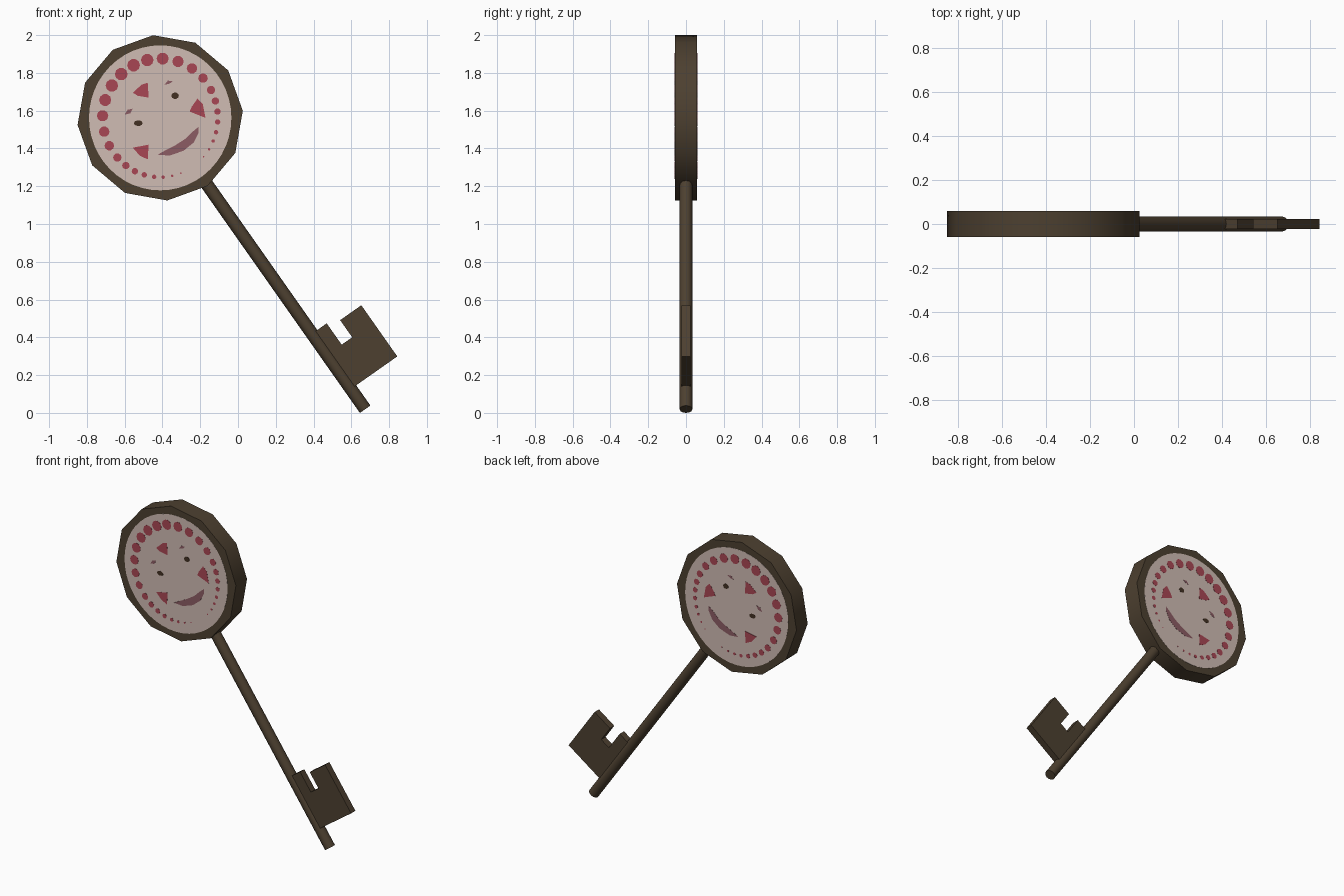
import bpy, bmesh
from math import sin, cos, pi, radians
from mathutils import Vector, Matrix

cube = bpy.data.objects.get("Cube")
if cube:
    bpy.data.objects.remove(cube, do_unlink=True)


def material(name, rgb):
    m = bpy.data.materials.new(name)
    m.use_nodes = True
    lin = [((c / 255 + 0.055) / 1.055) ** 2.4 for c in rgb] + [1]
    m.diffuse_color = lin
    m.node_tree.nodes["Principled BSDF"].inputs["Base Color"].default_value = lin
    return m


BROWN = material("dark bronze", (77, 64, 48))
PALE = material("pale pink", (208, 188, 179))
RED = material("rose red", (168, 70, 84))
MAUVE = material("dusky mauve", (140, 92, 100))
EYE = material("eye brown", (66, 48, 34))

CX, CZ = -0.412, 1.562                    # centre of the round head
ALONG = Vector((0.5754, 0, -0.818))       # shaft direction
ACROSS = Vector((0.818, 0, 0.5754))       # direction the bit points
CENTRE = Vector((CX, 0, CZ))
HALF = 0.058                              # half depth of the head


def finish(name, bm, mat):
    bmesh.ops.recalc_face_normals(bm, faces=bm.faces)
    me = bpy.data.meshes.new(name)
    bm.to_mesh(me)
    bm.free()
    me.materials.append(mat)
    ob = bpy.data.objects.new(name, me)
    bpy.context.collection.objects.link(ob)
    return ob


def add_prism(bm, outline, y0, y1):
    """Extrude an x, z outline from y0 to y1."""
    face = bm.faces.new([bm.verts.new((x, y0, z)) for x, z in outline])
    ext = bmesh.ops.extrude_face_region(bm, geom=[face])
    verts = [g for g in ext["geom"] if isinstance(g, bmesh.types.BMVert)]
    bmesh.ops.translate(bm, verts=verts, vec=(0, y1 - y0, 0))


def ring(x, z, rx, rz, n, start=0.0):
    return [(x + rx * cos(start + 2 * pi * i / n), z + rz * sin(start + 2 * pi * i / n))
            for i in range(n)]


def painted(name, outlines, mat, lift):
    """Thin plates on both faces of the head."""
    bm = bmesh.new()
    for side in (-1, 1):
        for o in outlines:
            add_prism(bm, o, side * (HALF - 0.002), side * (HALF + lift))
    return finish(name, bm, mat)


def on_head(points):
    """Hundredths of a unit from the head centre."""
    return [(CX + x / 100, CZ + z / 100) for x, z in points]


def smooth(ob, angle):
    bpy.ops.object.select_all(action='DESELECT')
    ob.select_set(True)
    bpy.context.view_layer.objects.active = ob
    bpy.ops.object.shade_smooth_by_angle(angle=radians(angle))


# Round head
bm = bmesh.new()
add_prism(bm, ring(CX, CZ, 0.439, 0.439, 12, radians(4.9)), -HALF, HALF)
smooth(finish("head", bm, BROWN), 40)

# Shaft
START, END = 0.41, 1.886
bm = bmesh.new()
turn = ALONG.to_track_quat('Z', 'Y').to_matrix().to_4x4()
place = Matrix.Translation(CENTRE + ALONG * (START + END) / 2) @ turn
bmesh.ops.create_cone(bm, cap_ends=True, segments=12, radius1=0.034, radius2=0.034,
                      depth=END - START, matrix=place)
smooth(finish("shaft", bm, BROWN), 40)

# Notched bit, as distances along and across the shaft
bit = [(1.397, 0), (1.397, 0.095), (1.535, 0.095), (1.535, 0.163),
       (1.424, 0.163), (1.424, 0.3), (1.755, 0.3), (1.755, 0)]
corners = [CENTRE + ALONG * a + ACROSS * p for a, p in bit]
bm = bmesh.new()
add_prism(bm, [(c.x, c.z) for c in corners], -0.0225, 0.0225)
finish("bit", bm, BROWN)

# Pale face disc
painted("face_disc", [ring(CX, CZ, 0.377, 0.384, 48)], PALE, 0.001)

# Ring of dots shrinking towards the shaft
dots = []
for d in (7.5, 22, 37.5, 53, 68.5, 83, 97, 108.5, 119, 129, 139, 148, 157, 166):
    size = 0.034 * cos(radians(d) / 2)
    for s in (-1, 1):
        a = radians(125 + s * d)
        dots.append(ring(CX + 0.305 * cos(a), CZ + 0.314 * sin(a), size, size, 10))
painted("dot_ring", dots, RED, 0.002)

# Three cheek and forehead patches
painted("patches", [
    on_head([(-14.5, 13.3), (-9.8, 17.6), (-6.6, 18.6), (-6.1, 10.7), (-11.9, 11.7)]),
    on_head([(19.8, 10.2), (22.5, 7.5), (24, 0), (15.6, 3.3), (16.7, 5.9)]),
    on_head([(-14.5, -15.8), (-6.1, -14.2), (-6.6, -22), (-10.8, -20)]),
], RED, 0.002)

# Smile and brows
painted("smile", [on_head([
    (-1.3, -19.5), (5, -20), (12.4, -17.4), (17.7, -13.1), (20.4, -7.8),
    (20.4, -4.7), (17.2, -7.3), (13.5, -11), (7.7, -14.7), (2.4, -17.4)])], MAUVE, 0.002)
painted("brows", [
    on_head([(2.2, 17.4), (4, 19.7), (6.6, 19.5), (5.2, 18.2)]),
    on_head([(-18.8, 1.7), (-17.2, 4.3), (-14.5, 4.9), (-15.8, 2.4)]),
], MAUVE, 0.002)

# Eyes
painted("eyes", [ring(CX + 0.079, CZ + 0.117, 0.02, 0.017, 10),
                 ring(CX - 0.116, CZ - 0.028, 0.023, 0.015, 10)], EYE, 0.002)
